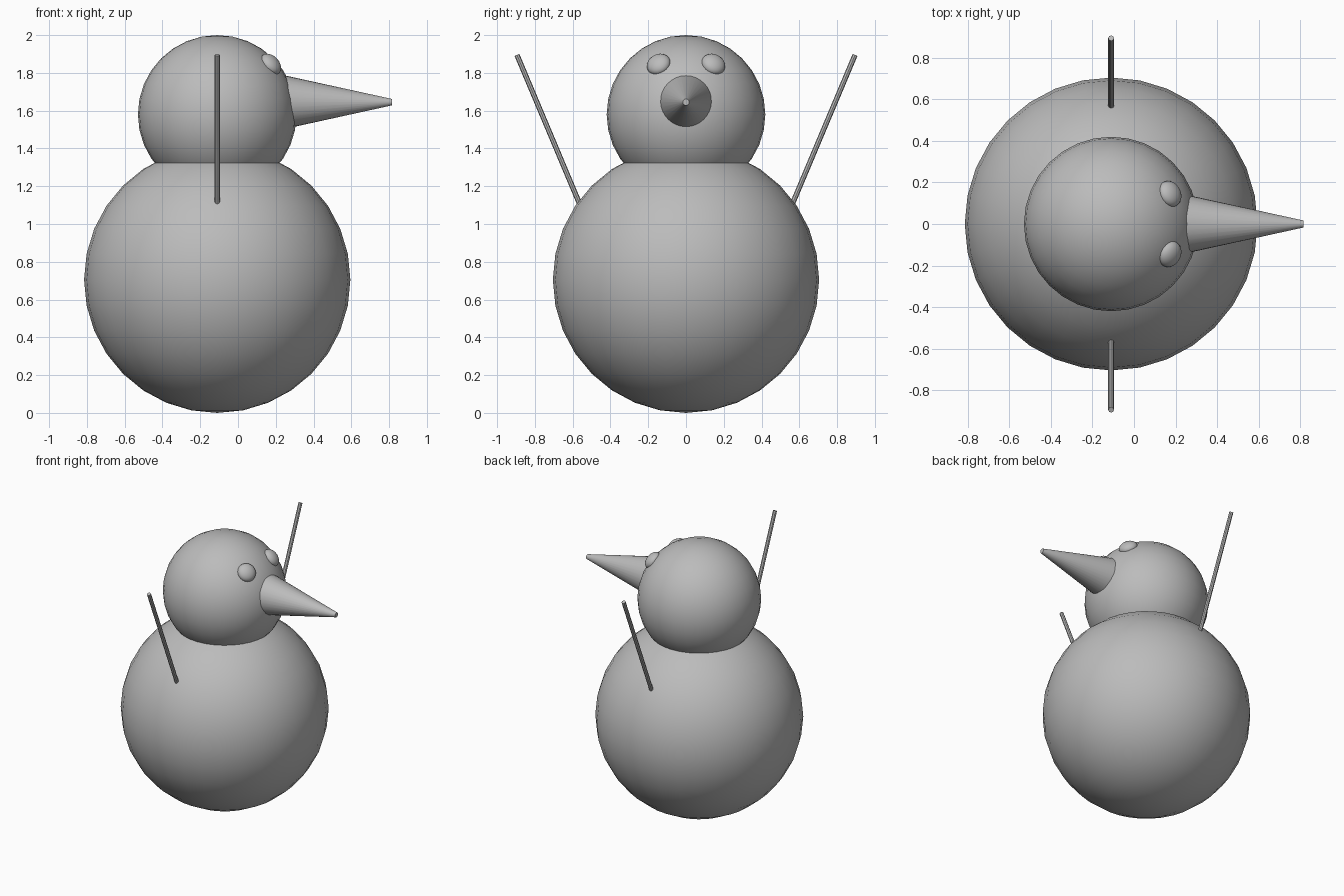
import bpy
import math
from mathutils import Vector

cube = bpy.data.objects.get("Cube")
if cube:
    bpy.data.objects.remove(cube, do_unlink=True)

CENTRE_X = -0.11

# One plain grey for the whole figure
grey = bpy.data.materials.new("plain grey")
grey.use_nodes = True
colour = (0.5, 0.5, 0.5, 1)
grey.diffuse_color = colour
grey.node_tree.nodes["Principled BSDF"].inputs["Base Color"].default_value = colour


def finish(name):
    obj = bpy.context.object
    obj.name = name
    obj.data.materials.append(grey)
    bpy.ops.object.shade_smooth_by_angle(angle=math.radians(40))
    return obj


def ball(name, centre, radius, segments=32, rings=16):
    bpy.ops.mesh.primitive_uv_sphere_add(
        segments=segments, ring_count=rings, radius=radius, location=centre)
    return finish(name)


def rod(name, start, end, r1, r2, sides):
    start, end = Vector(start), Vector(end)
    axis = end - start
    bpy.ops.mesh.primitive_cone_add(
        vertices=sides, radius1=r1, radius2=r2, depth=axis.length,
        location=(start + end) / 2,
        rotation=axis.to_track_quat('Z', 'Y').to_euler())
    return finish(name)


# Body and head
ball("body", (CENTRE_X, 0, 0.705), 0.705)
head_centre = Vector((CENTRE_X, 0, 1.58))
ball("head", head_centre, 0.42)

# Tapered nose with a blunt tip
rod("nose", (0.2, 0, 1.645), (0.815, 0, 1.645), 0.152, 0.017, 32)

# Flattened eyes and stick arms on both sides
for side, label in ((1, "left"), (-1, "right")):
    spot = Vector((0.173, side * 0.145, 1.845))
    eye = ball(label + "_eye", spot, 1, 24, 12)
    eye.rotation_euler = (spot - head_centre).to_track_quat('Z', 'Y').to_euler()
    eye.scale = (0.065, 0.065, 0.042)
    rod(label + "_arm", (CENTRE_X, side * 0.55, 1.075),
        (CENTRE_X, side * 0.895, 1.895), 0.014, 0.014, 8)
